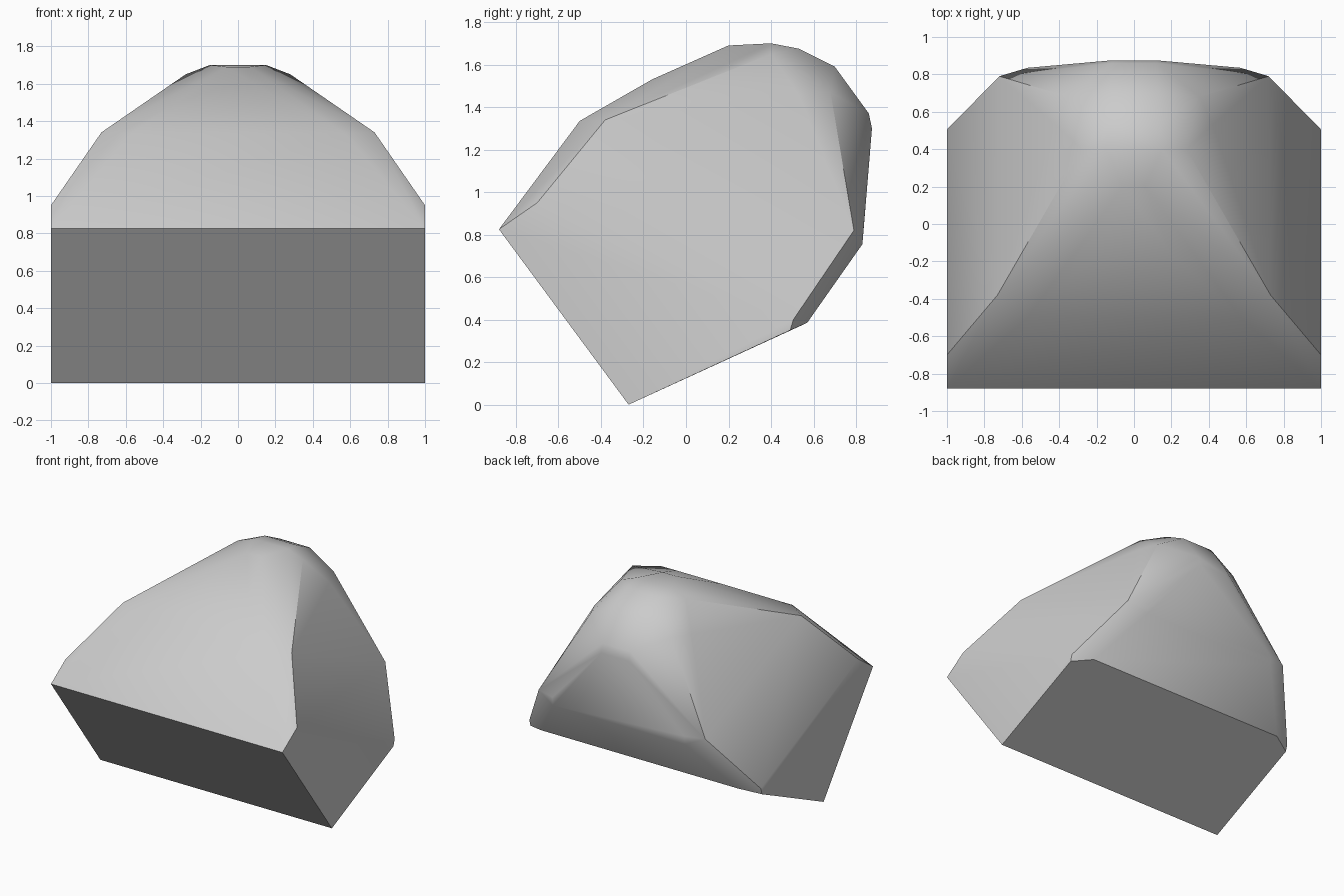
import bpy, bmesh, math

cube = bpy.data.objects.get("Cube")
if cube:
    bpy.data.objects.remove(cube, do_unlink=True)

grey = bpy.data.materials.new("plain grey")
grey.use_nodes = True
colour = (0.6, 0.6, 0.6, 1)
grey.diffuse_color = colour
grey.node_tree.nodes["Principled BSDF"].inputs["Base Color"].default_value = colour

# Half-width corner points: x, y, z
wedge_base = [(1, -.27, 0), (1, -.88, .825), (1, -.7, .95),
              (1, .505, .4), (1, .49, .35), (.85, .57, .385)]
shoulders = [(.57, -.5, 1.335), (.73, -.38, 1.34),
             (.72, .79, .82), (.57, .83, .755), (.57, .835, .82)]
crown = [(.2, -.16, 1.53), (.06, .2, 1.69), (.15, .4, 1.7), (.28, .4, 1.65),
         (.14, .53, 1.675), (.42, .53, 1.46), (.35, .68, 1.47),
         (.13, .7, 1.59), (.12, .86, 1.37), (.12, .875, 1.3)]

# Faceted boulder: mirrored corners wrapped in a convex skin
bm = bmesh.new()
for x, y, z in wedge_base + shoulders + crown:
    for side in (-1, 1):
        bm.verts.new((side * x, y, z))
hull = bmesh.ops.convex_hull(bm, input=bm.verts)
bmesh.ops.delete(bm, geom=list({g for g in hull["geom_interior"] + hull["geom_unused"]
                                if isinstance(g, bmesh.types.BMVert)}), context='VERTS')
bmesh.ops.dissolve_limit(bm, angle_limit=math.radians(1), verts=bm.verts, edges=bm.edges)
bmesh.ops.recalc_face_normals(bm, faces=bm.faces)
mesh = bpy.data.meshes.new("boulder")
bm.to_mesh(mesh)
bm.free()
mesh.materials.append(grey)
boulder = bpy.data.objects.new("boulder", mesh)
bpy.context.collection.objects.link(boulder)

# Soft crown, crisp base edges
bpy.context.view_layer.objects.active = boulder
boulder.select_set(True)
bpy.ops.object.shade_smooth_by_angle(angle=math.radians(30))
